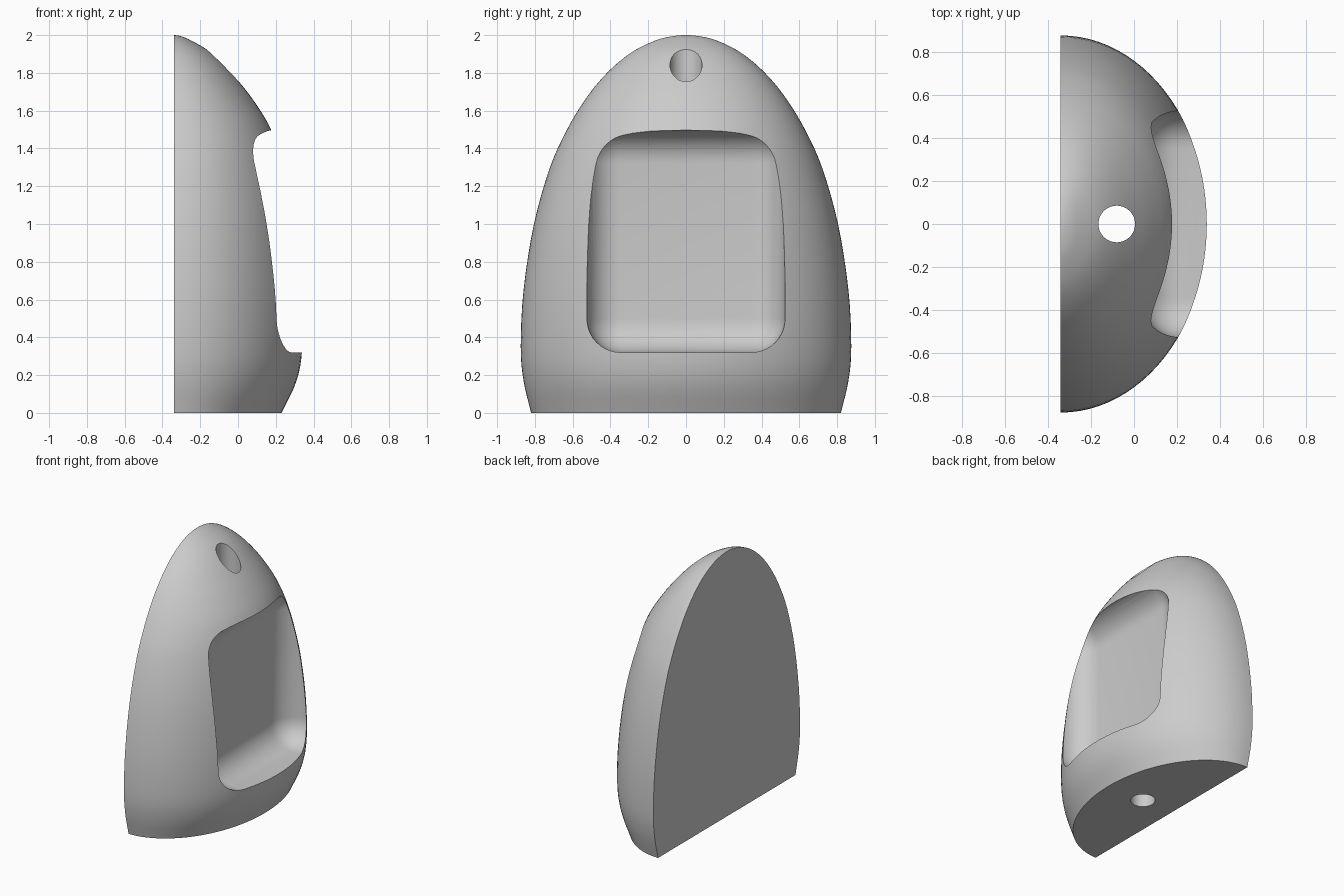
import bpy
import bmesh
import math
from mathutils import Vector

cube = bpy.data.objects.get("Cube")
if cube:
    bpy.data.objects.remove(cube, do_unlink=True)

BACK = -0.34        # plane of the flat back
AROUND = 48         # steps across each half-oval section
FINE = 4            # steps between profile stations

# Stations up the shell: height, half width, depth from the flat back
STATIONS = [Vector(p) for p in (
    (0.00, 0.82, 0.57), (0.17, 0.86, 0.65), (0.35, 0.875, 0.68),
    (0.65, 0.86, 0.675), (1.0, 0.805, 0.64), (1.3, 0.72, 0.58),
    (1.5, 0.63, 0.515), (1.65, 0.54, 0.425), (1.76, 0.455, 0.34),
    (1.85, 0.365, 0.26), (1.92, 0.27, 0.18), (1.97, 0.166, 0.095),
    (1.992, 0.085, 0.045), (2.0, 0.0, 0.0))]


def smooth_stations(points):
    """Pass a smooth curve through the stations."""
    first = 2 * points[0] - points[1]
    last = Vector((points[-2].x, -points[-2].y, -points[-2].z))
    p = [first] + points + [last]
    rows = []
    for i in range(1, len(p) - 2):
        for k in range(FINE):
            t = k / FINE
            rows.append(p[i] + 0.5 * t * (
                (p[i + 1] - p[i - 1])
                + t * (2 * p[i - 1] - 5 * p[i] + 4 * p[i + 1] - p[i + 2])
                + t * t * (3 * (p[i] - p[i + 1]) + p[i + 2] - p[i - 1])))
    return rows


def new_object(name, bm):
    mesh = bpy.data.meshes.new(name)
    bmesh.ops.recalc_face_normals(bm, faces=bm.faces[:])
    bm.to_mesh(mesh)
    bm.free()
    obj = bpy.data.objects.new(name, mesh)
    bpy.context.collection.objects.link(obj)
    return obj


def cut(target, cutter):
    cutter.hide_render = True
    mod = target.modifiers.new(cutter.name, 'BOOLEAN')
    mod.operation = 'DIFFERENCE'
    mod.solver = 'EXACT'
    mod.object = cutter
    bpy.context.view_layer.objects.active = target
    bpy.ops.object.modifier_apply(modifier=mod.name)
    bpy.data.objects.remove(cutter, do_unlink=True)


# Half-egg shell: stacked half ovals closed by a flat back and base
bm = bmesh.new()
rings = []
for z, width, depth in smooth_stations(STATIONS):
    ring = []
    for i in range(AROUND + 1):
        a = math.pi * (i / AROUND - 0.5)
        ring.append(bm.verts.new((BACK + depth * math.cos(a), width * math.sin(a), z)))
    rings.append(ring)
tip = bm.verts.new((BACK, 0, STATIONS[-1].x))
for low, high in zip(rings, rings[1:]):
    for i in range(AROUND):
        bm.faces.new((low[i], low[i + 1], high[i + 1], high[i]))
for a, b in zip(rings[-1], rings[-1][1:]):
    bm.faces.new((a, b, tip))
bm.faces.new(rings[0])
bm.faces.new([r[0] for r in rings] + [tip] + [r[-1] for r in reversed(rings)])
body = new_object("half_egg_body", bm)

# Rounded pocket in the bulging side
bm = bmesh.new()
bmesh.ops.create_cube(bm, size=1)
bmesh.ops.scale(bm, vec=(0.9, 1.05, 1.18), verts=bm.verts)
bmesh.ops.translate(bm, vec=(0.48, 0, 0.91), verts=bm.verts)
bmesh.ops.bevel(bm, geom=bm.edges[:], offset=0.18, segments=10,
                profile=0.5, affect='EDGES')
cut(body, new_object("pocket_cutter", bm))

# Upright hole right through
bm = bmesh.new()
bmesh.ops.create_cone(bm, cap_ends=True, segments=48, radius1=0.085,
                      radius2=0.085, depth=3)
bmesh.ops.translate(bm, vec=(-0.08, 0, 1), verts=bm.verts)
cut(body, new_object("hole_cutter", bm))

# Plain grey finish
grey = bpy.data.materials.new("plain_grey")
grey.use_nodes = True
colour = (0.6, 0.6, 0.6, 1)
grey.diffuse_color = colour
grey.node_tree.nodes["Principled BSDF"].inputs["Base Color"].default_value = colour
body.data.materials.clear()
body.data.materials.append(grey)
for poly in body.data.polygons:
    poly.material_index = 0

bpy.ops.object.select_all(action='DESELECT')
body.select_set(True)
bpy.context.view_layer.objects.active = body
bpy.ops.object.shade_smooth_by_angle(angle=math.radians(30))
